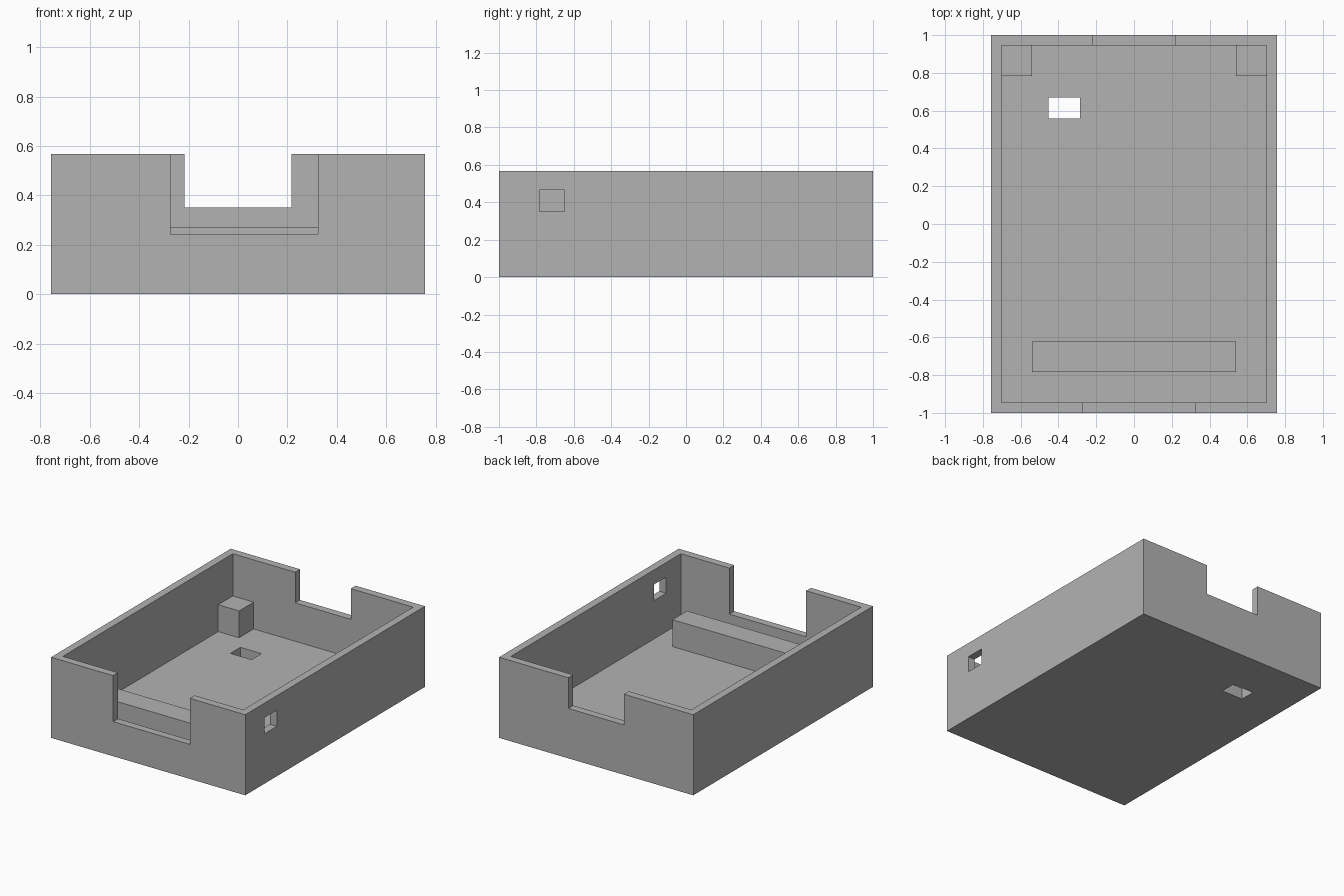
import bpy

# Remove the default object
default = bpy.data.objects.get("Cube")
if default:
    bpy.data.objects.remove(default, do_unlink=True)

U = 2 / 74            # design unit: the case is 74 units long
W, L, H = 28, 37, 21  # half width, half length, height
WALL, FLOOR, LEDGE = 2, 3, 10
OVER = 2              # overshoot for clean cuts and joins

grey = bpy.data.materials.new("plain grey")
grey.use_nodes = True
grey.diffuse_color = (0.45, 0.45, 0.45, 1)
grey.node_tree.nodes["Principled BSDF"].inputs["Base Color"].default_value = (0.45, 0.45, 0.45, 1)


def box(name, x, y, z):
    """Box spanning the given (low, high) ranges, in design units."""
    bpy.ops.mesh.primitive_cube_add(size=1)
    ob = bpy.context.object
    ob.name = name
    spans = (x, y, z)
    for v in ob.data.vertices:
        v.co = [U * (hi if c > 0 else lo) for c, (lo, hi) in zip(v.co, spans)]
    ob.data.materials.append(grey)
    return ob


def combine(target, tool, operation):
    """Apply a boolean with the tool, then discard the tool."""
    mod = target.modifiers.new(tool.name, "BOOLEAN")
    mod.operation, mod.solver, mod.object = operation, "EXACT", tool
    bpy.context.view_layer.objects.active = target
    bpy.ops.object.modifier_apply(modifier=mod.name)
    bpy.data.objects.remove(tool, do_unlink=True)


# Hollow tray
case = box("open_case", (-W, W), (-L, L), (0, H))
inner_x, inner_y = W - WALL, L - WALL
combine(case, box("cavity", (-inner_x, inner_x), (-inner_y, inner_y), (FLOOR, H + OVER)), "DIFFERENCE")

# Rear corner posts, set into the walls and floor
for side in (-1, 1):
    x = sorted((side * 20, side * (inner_x + 1)))
    combine(case, box("corner_post", x, (29, inner_y + 1), (1, LEDGE)), "UNION")

# Front support bar standing on the floor
combine(case, box("support_bar", (-20, 20), (-29, -23), (1, LEDGE)), "UNION")

# Wall notches, side window and floor opening
cuts = {
    "front_notch": ((-10.1, 12), (-L - OVER, -inner_y + 1), (9, H + OVER)),
    "back_notch": ((-8, 8), (inner_y - 1, L + OVER), (13, H + OVER)),
    "side_window": ((inner_x - 1, W + OVER), (-29, -24), (13, 17.2)),
    "floor_opening": ((-16.7, -10.6), (20.7, 24.8), (-OVER, FLOOR + 1)),
}
for name, spans in cuts.items():
    combine(case, box(name, *spans), "DIFFERENCE")
